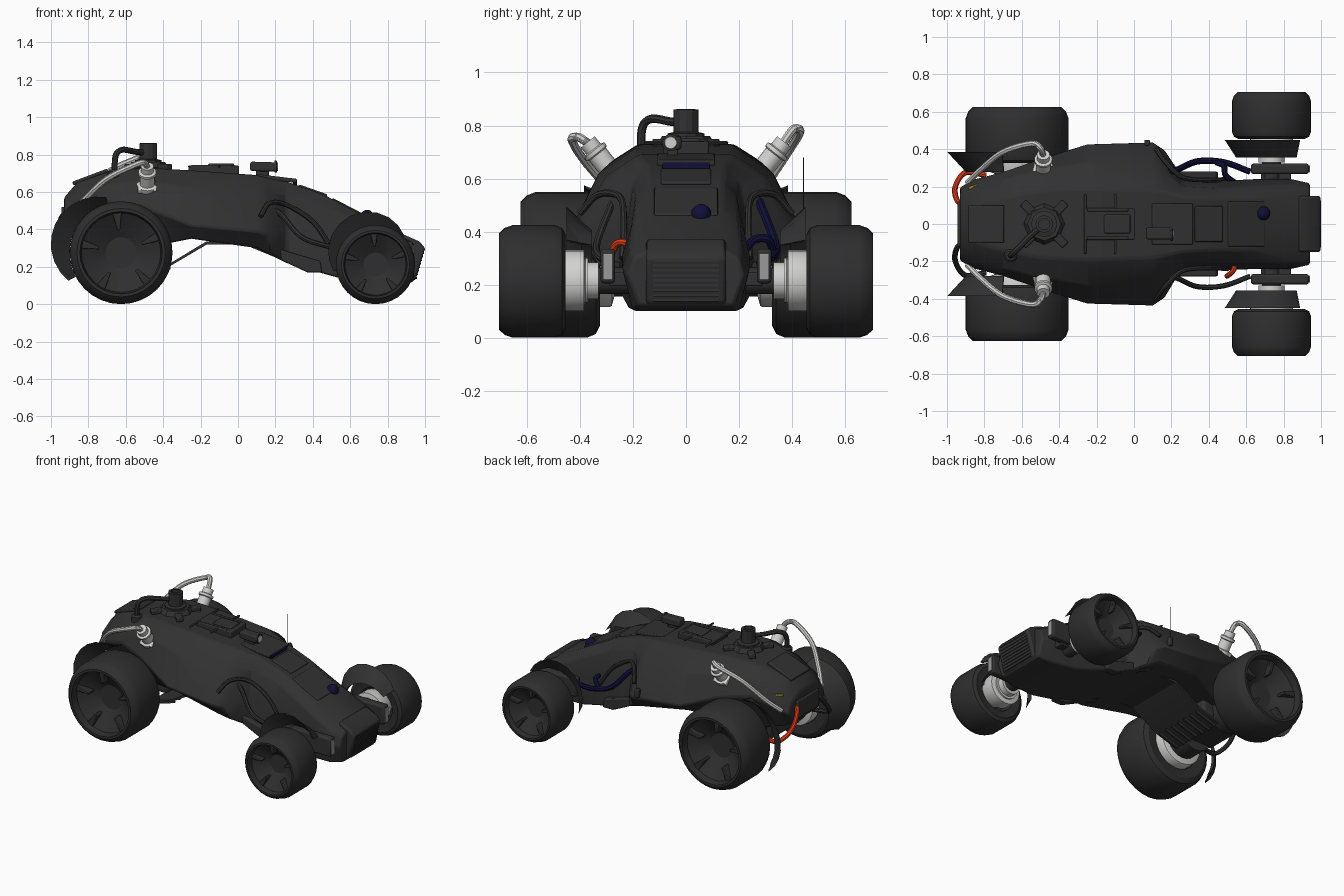
import bpy, bmesh, math
from mathutils import Vector, Euler

if "Cube" in bpy.data.objects:
    bpy.data.objects.remove(bpy.data.objects["Cube"])


def material(name, r, g, b):
    m = bpy.data.materials.new(name)
    m.diffuse_color = (r, g, b, 1)
    m.use_nodes = True
    m.node_tree.nodes["Principled BSDF"].inputs["Base Color"].default_value = m.diffuse_color
    return m


DARK = material("charcoal", .031, .031, .031)
TYRE = material("tyre_black", .028, .028, .028)
LIGHT = material("light_grey", .64, .64, .63)
LENS = material("lens_grey", .32, .32, .32)
RED = material("red_orange", .75, .045, .01)
NAVY = material("navy", .005, .005, .042)
YELLOW = material("dull_yellow", .35, .30, .02)


def make(name, verts, faces, mat, bevel=0):
    me = bpy.data.meshes.new(name)
    me.from_pydata([tuple(v) for v in verts], [], faces)
    bm = bmesh.new()
    bm.from_mesh(me)
    bmesh.ops.remove_doubles(bm, verts=bm.verts, dist=1e-5)
    bmesh.ops.recalc_face_normals(bm, faces=bm.faces)
    bm.to_mesh(me)
    bm.free()
    ob = bpy.data.objects.new(name, me)
    me.materials.append(mat)
    bpy.context.collection.objects.link(ob)
    if bevel:
        mod = ob.modifiers.new("edge", 'BEVEL')
        mod.width, mod.segments, mod.limit_method = bevel, 2, 'ANGLE'
    return ob


def loft(name, rings, mat, bevel=0):
    n = len(rings[0])
    faces = [(k * n + i, k * n + (i + 1) % n, (k + 1) * n + (i + 1) % n, (k + 1) * n + i)
             for k in range(len(rings) - 1) for i in range(n)]
    faces += [tuple(range(n)), tuple(range((len(rings) - 1) * n, len(rings) * n))]
    return make(name, [v for r in rings for v in r], faces, mat, bevel)


def prism(name, pts, y0, y1, mat, bevel=0):
    return loft(name, [[(x, y, z) for x, z in pts] for y in (y0, y1)], mat, bevel)


def box(name, c, s, mat, rot=(0, 0, 0), bevel=.006):
    e = Euler(rot).to_matrix()
    ring = [(-1, -1), (1, -1), (1, 1), (-1, 1)]
    return loft(name, [[Vector(c) + e @ Vector((a * s[0] / 2, b * s[1] / 2, d * s[2] / 2))
                        for a, b in ring] for d in (-1, 1)], mat, bevel)


def lathe(name, prof, loc, axis, mat, seg=24):
    q = Vector(axis).to_track_quat('Z', 'Y')
    rings = [[Vector(loc) + q @ Vector((max(r, 1e-3) * math.cos(math.tau * i / seg),
                                        max(r, 1e-3) * math.sin(math.tau * i / seg), t))
              for i in range(seg)] for r, t in prof]
    return loft(name, rings, mat)


def hose(name, pts, r, mat, ribbed=False):
    p = [Vector(v) for v in pts]
    p = [2 * p[0] - p[1]] + p + [2 * p[-1] - p[-2]]
    steps, path = (14 if ribbed else 8), []
    for a, b, c, d in zip(p, p[1:], p[2:], p[3:]):
        for k in range(steps):
            t = k / steps
            path.append(.5 * (2 * b + (c - a) * t + (2 * a - 5 * b + 4 * c - d) * t * t
                              + (3 * b - a - 3 * c + d) * t ** 3))
    path.append(p[-2])
    cu = bpy.data.curves.new(name, 'CURVE')
    cu.dimensions, cu.bevel_depth, cu.bevel_resolution, cu.use_fill_caps = '3D', r, 2, True
    sp = cu.splines.new('POLY')
    sp.points.add(len(path) - 1)
    for i, (pt, v) in enumerate(zip(sp.points, path)):
        pt.co = (*v, 1)
        pt.radius = .92 if ribbed and i % 2 else 1
    cu.materials.append(mat)
    bpy.context.collection.objects.link(bpy.data.objects.new(name, cu))


# Main hull: x, then (z, half width) for roof, shoulder, widest line, belly
sections = [
    (-.93, .57, .08, .52, .17, .45, .20, .38, .12), (-.86, .65, .10, .58, .20, .50, .24, .34, .15),
    (-.70, .705, .14, .64, .24, .55, .28, .30, .20), (-.50, .73, .18, .66, .29, .52, .35, .30, .22),
    (-.25, .715, .19, .62, .33, .42, .43, .35, .32), (.10, .69, .18, .61, .30, .39, .44, .30, .36),
    (.16, .675, .17, .60, .28, .37, .40, .27, .33), (.26, .655, .15, .58, .20, .42, .23, .22, .26),
    (.45, .59, .14, .53, .19, .36, .23, .165, .25), (.65, .485, .14, .44, .20, .31, .24, .11, .22),
    (.85, .385, .13, .34, .21, .26, .24, .10, .20), (.94, .34, .12, .30, .20, .23, .22, .12, .18)]
rings = []
for x, zt, wt, zs, ws, zm, wm, zb, wb in sections:
    half = [(wt, zt), (ws, zs), (wm, zm), (wb, zb)]
    rings.append([(x, y, z) for y, z in half] + [(x, -y, z) for y, z in reversed(half)])
loft("main_hull", rings, DARK, .012)

# Nose bumper with slatted grille
prism("nose_bumper", [(.88, .375), (.97, .335), (1, .30), (.95, .13), (.90, .11)], -.15, .15, DARK, .012)
for i in range(9):
    z = .14 + i * .019
    box("grille_slat", (.948 + (z - .13) * .28, 0, z), (.014, .25, .009), DARK, (0, 0, 0), 0)

# Hood and cockpit
box("cockpit_lid", (.205, 0, .672), (.22, .22, .022), DARK, (0, .12, 0))
box("front_visor", (.305, 0, .645), (.02, .18, .036), NAVY, bevel=.003)
box("cockpit_panel", (.40, 0, .607), (.16, .19, .014), DARK, (0, .34, 0))
box("hood_panel", (.60, 0, .51), (.22, .24, .016), DARK, (0, .48, 0))
lathe("hood_ball", [(.038 * math.sin(math.pi * k / 10), -.038 * math.cos(math.pi * k / 10)) for k in range(11)],
      (.69, .057, .466), (0, 0, 1), NAVY, 20)

# Roof camera
box("camera_body", (.135, -.05, .735), (.14, .065, .05), DARK, (0, .03, 0), .01)
lathe("camera_rim", [(.032, 0), (.032, .012), (.026, .014)], (.195, -.058, .735), (1, 0, 0), DARK)
lathe("camera_lens", [(.024, 0), (.022, .006)], (.207, -.058, .735), (1, 0, 0), LIGHT)
box("camera_foot", (.13, -.05, .70), (.07, .04, .04), DARK)

# Roof equipment block
box("roof_block", (-.13, 0, .715), (.27, .17, .05), DARK)
box("roof_block_cap", (-.09, 0, .737), (.14, .10, .028), DARK)
for s in (-1, 1):
    box("roof_rail", (-.14, .075 * s, .732), (.22, .018, .025), DARK)
    box("roof_crossbar", (-.18 + .08 * s, 0, .735), (.014, .32, .012), DARK)

# Turret on a four-legged plate with breather hose
lathe("turret_plate", [(.11, 0), (.09, .03)], (-.48, 0, .73), (0, 0, 1), DARK, 8)
for k in range(4):
    a = math.pi / 4 + k * math.pi / 2
    box("turret_leg", (-.48 + .11 * math.cos(a), .11 * math.sin(a), .735), (.10, .045, .03), DARK, (0, 0, a))
lathe("turret", [(.07, 0), (.07, .02), (.047, .025), (.047, .11), (.03, .112), (.03, .09)],
      (-.48, 0, .75), (0, 0, 1), DARK, 12)
hose("turret_hose", [(-.50, -.02, .81), (-.55, -.06, .815), (-.62, -.13, .825), (-.655, -.165, .79), (-.66, -.17, .68)],
     .016, DARK)
lathe("hose_socket", [(.035, 0), (.035, .05), (.025, .06)], (-.66, -.17, .66), (0, 0, 1), DARK, 16)

# Tail panel
box("tail_panel", (-.79, 0, .68), (.20, .20, .02), DARK, (0, -.36, 0))
box("tail_plate", (-.935, 0, .46), (.02, .24, .12), DARK)
box("tail_marker", (-.86, .20, .575), (.05, .014, .012), YELLOW, (0, 0, .35), 0)


def wheel(name, x, R, y, w, s, turn):
    prof = [(0, .25 * w), (.5 * R, .25 * w), (.6 * R, .03 * w), (.84 * R, 0), (.95 * R, .05 * w), (R, .16 * w),
            (R, .80 * w), (.95 * R, .92 * w), (.86 * R, w), (.80 * R, w), (.77 * R, .84 * w),
            (.30 * R, .58 * w), (0, .58 * w)]
    lathe(name + "_tyre", prof, (x, y * s, R), (0, s, 0), TYRE, 32)
    for k in range(5):
        a = turn + math.tau * k / 5
        pts = [(rr * R, d * R) for rr, d in ((.44, -.03), (.80, -.09), (.80, .09), (.44, .03))]
        pts = [(x + u * math.cos(a) - v * math.sin(a), R + u * math.sin(a) + v * math.cos(a)) for u, v in pts]
        prism(name + "_claw", pts, s * (y + .6 * w), s * (y + .86 * w), TYRE, .004)


# Curved blade behind a wheel; its outer edge leans from y0 to y1
def guard(name, x, z, r0, r1, a0, a1, y0, y1):
    blade = []
    for k in range(11):
        a, f = math.radians(a0 + (a1 - a0) * k / 10), math.sin(math.pi * (.06 + .84 * k / 10))
        r = r0 + (r1 - r0) * f
        c, sn = math.cos(a), math.sin(a)
        blade.append([(x + q * c, y, z + q * sn) for q, y in
                      ((r0 * .95, y0), (r, y1), (r - .012, y1 * .97), (r0 * .95, y0 * .9))])
    loft(name, blade, DARK)


for s in (-1, 1):
    # Wheels, hubs and axles
    wheel("rear_wheel", -.625, .275, .325, .30, s, math.pi / 2 + .1)
    wheel("front_wheel", .735, .212, .455, .25, s, math.pi / 2 + .05)
    lathe("front_hub", [(.07, 0), (.07, .04), (.085, .04), (.085, .05), (.115, .055), (.115, .13), (.09, .18)],
          (.735, .33 * s, .215), (0, s, 0), LIGHT)
    lathe("front_axle", [(.05, 0), (.05, .20)], (.735, .18 * s, .215), (0, s, 0), DARK, 16)
    lathe("rear_hub", [(.12, .02), (.155, .03), (.16, .04), (.16, .12)], (-.625, .25 * s, .275), (0, s, 0), LIGHT)
    lathe("rear_axle", [(.12, 0), (.12, .10), (.09, .14)], (-.625, .14 * s, .275), (0, s, 0), DARK, 20)
    lathe("rear_axle_cap", [(.12, 0), (.12, .04)], (-.625, .235 * s, .275), (0, s, 0), DARK, 20)
    # Wheel guards
    guard("rear_guard", -.625, .275, .29, .385, 105, 208, s * .31, s * .385)
    guard("front_guard", .735, .215, .20, .29, 45, 190, s * .395, s * .45)
    # Headlights beside the nose
    box("headlight_housing", (.78, .295 * s, .27), (.31, .055, .13), DARK, bevel=.012)
    box("headlight_lens", (.937, .295 * s, .267), (.008, .038, .10), LENS, bevel=.003)
    box("headlight_bracket", (.76, .25 * s, .22), (.16, .08, .05), DARK)
    # Pressure fittings with ribbed hoses
    ax = Vector((0, .62 * s, .78))
    base = Vector((-.485, .265 * s, .605))
    lathe("fitting", [(.055, .02), (.055, .045), (.04, .05), (.04, .11), (.048, .115), (.048, .13), (.034, .135),
                      (.034, .17)], base, ax, LIGHT, 20)
    box("fitting_base", base + ax * .03, (.10, .09, .03), LIGHT, (-.67 * s, 0, 0))
    up = .03 if s > 0 else 0
    hose("ribbed_hose", [base + ax * .16, (-.50, .405 * s, .755 + up), (-.55, .43 * s, .745 + up),
                         (-.70, .385 * s, .67 + up), (-.82, .29 * s, .56), (-.89, .22 * s, .48)], .017, LIGHT, True)
    # Tail loops: red on one side, black on the other
    hose("tail_loop", [(-.90, .10 * s, .50), (-.945, .125 * s, .46), (-.955, .20 * s, .36), (-.90, .275 * s, .29),
                       (-.79, .26 * s, .28)], .015, RED if s > 0 else DARK)
    # Cables in the side recesses
    hose("side_cable", [(.15, .27 * s, .53), (.23, .29 * s, .48), (.34, .335 * s, .36), (.48, .33 * s, .31),
                        (.62, .28 * s, .28)], .017 if s > 0 else .014, NAVY if s > 0 else DARK)
    # Shoulder ridge and sill
    hose("recess_rim", [(.12, .40 * s, .47), (.17, .33 * s, .54), (.26, .25 * s, .53), (.40, .235 * s, .44),
                        (.50, .24 * s, .30)], .013, DARK)
    prism("side_sill", [(.05, .36), (.20, .30), (.44, .23), (.45, .17), (.37, .17), (.2, .25), (.03, .32)],
          s * .22, s * .28, DARK, .008)

hose("navy_branch", [(.44, .33, .32), (.48, .31, .37), (.49, .26, .37), (.54, .22, .33)], .016, NAVY)
hose("red_cable", [(.535, -.20, .345), (.535, -.24, .36), (.515, -.265, .35), (.495, -.28, .32)], .014, RED)
lathe("antenna", [(.0025, 0), (.0025, .22)], (.07, .443, .46), (0, 0, 1), DARK, 6)
box("antenna_foot", (.07, .435, .43), (.03, .03, .06), DARK)

# Underside: drive case and sloping slatted skid plate
box("drive_case", (-.60, 0, .32), (.34, .34, .20), DARK, bevel=.02)
prism("skid_plate", [(0, .335), (-.17, .335), (-.36, .22), (-.52, .17), (-.52, .155), (-.36, .205), (-.165, .32),
                     (0, .32)], -.21, .21, DARK)
for i in range(7):
    box("skid_rib", (-.44, -.18 + i * .06, .178), (.16, .012, .03), DARK, (0, -.3, 0), 0)

# Curves to mesh, then smooth shading with sharp edges kept
bpy.ops.object.select_all(action='DESELECT')
for ob in bpy.context.scene.objects:
    if ob.type == 'CURVE':
        ob.select_set(True)
        bpy.context.view_layer.objects.active = ob
bpy.ops.object.convert(target='MESH')
bpy.ops.object.select_all(action='SELECT')
bpy.ops.object.shade_smooth_by_angle(angle=math.radians(28))
